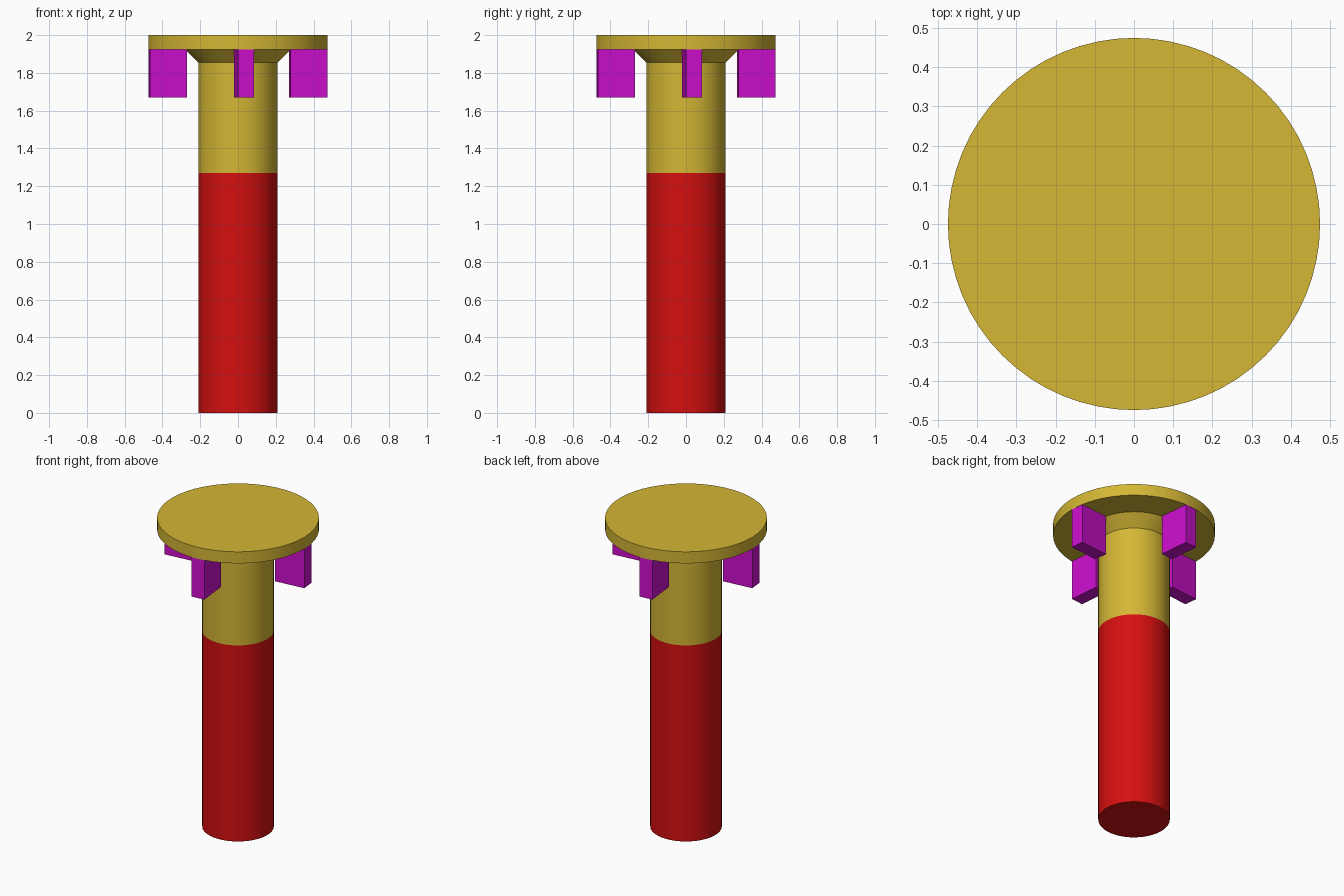
import bpy, bmesh, math
from mathutils import Matrix, Vector

if "Cube" in bpy.data.objects:
    bpy.data.objects.remove(bpy.data.objects["Cube"])


def material(name, rgb):
    m = bpy.data.materials.new(name)
    m.diffuse_color = (*rgb, 1)
    m.use_nodes = True
    m.node_tree.nodes["Principled BSDF"].inputs["Base Color"].default_value = m.diffuse_color
    return m


YELLOW = material("mustard yellow", (0.66, 0.47, 0.035))
RED = material("red", (0.66, 0.005, 0.005))
MAGENTA = material("magenta", (0.60, 0.005, 0.60))


def make_object(name, bm, mat):
    bmesh.ops.recalc_face_normals(bm, faces=bm.faces)
    mesh = bpy.data.meshes.new(name)
    bm.to_mesh(mesh)
    bm.free()
    mesh.materials.append(mat)
    obj = bpy.data.objects.new(name, mesh)
    bpy.context.collection.objects.link(obj)
    return obj


def lathe(name, profile, mat, sides=64):
    """Revolve (radius, z) points around z and cap both ends."""
    bm = bmesh.new()
    rings = []
    for r, z in profile:
        rings.append([bm.verts.new((r * math.cos(2 * math.pi * i / sides),
                                    r * math.sin(2 * math.pi * i / sides), z))
                      for i in range(sides)])
    for a, b in zip(rings, rings[1:]):
        for i in range(sides):
            j = (i + 1) % sides
            bm.faces.new((a[i], a[j], b[j], b[i]))
    bm.faces.new(rings[0])
    bm.faces.new(rings[-1])
    obj = make_object(name, bm, mat)
    bpy.ops.object.select_all(action='DESELECT')
    obj.select_set(True)
    bpy.context.view_layer.objects.active = obj
    bpy.ops.object.shade_smooth_by_angle(angle=math.radians(30))
    return obj


# Lower shaft
lathe("lower_shaft", [(0.21, 0.0), (0.21, 1.27)], RED)

# Upper shaft flaring into the flat disc head
lathe("upper_shaft_and_head",
      [(0.21, 1.27), (0.21, 1.855), (0.28, 1.925), (0.475, 1.925), (0.475, 2.0)],
      YELLOW)

# Four slightly twisted blocks under the rim
LENGTH, WIDTH, BOTTOM, TOP = 0.198, 0.0855, 1.67, 1.99
twist = math.radians(5.8)
outward = Vector((math.sin(twist), -math.cos(twist), 0))
across = Vector((math.cos(twist), math.sin(twist), 0))
outer_corner = Vector((0.0, -0.475, 0))
centre = outer_corner - outward * LENGTH / 2 + across * WIDTH / 2
centre.z = (BOTTOM + TOP) / 2
for n, side in enumerate(("front", "right", "back", "left")):
    bm = bmesh.new()
    placement = (Matrix.Rotation(n * math.pi / 2, 4, 'Z') @ Matrix.Translation(centre)
                 @ Matrix.Rotation(twist, 4, 'Z')
                 @ Matrix.Diagonal((WIDTH, LENGTH, TOP - BOTTOM, 1)))
    bmesh.ops.create_cube(bm, size=1, matrix=placement)
    make_object(side + "_block", bm, MAGENTA)
